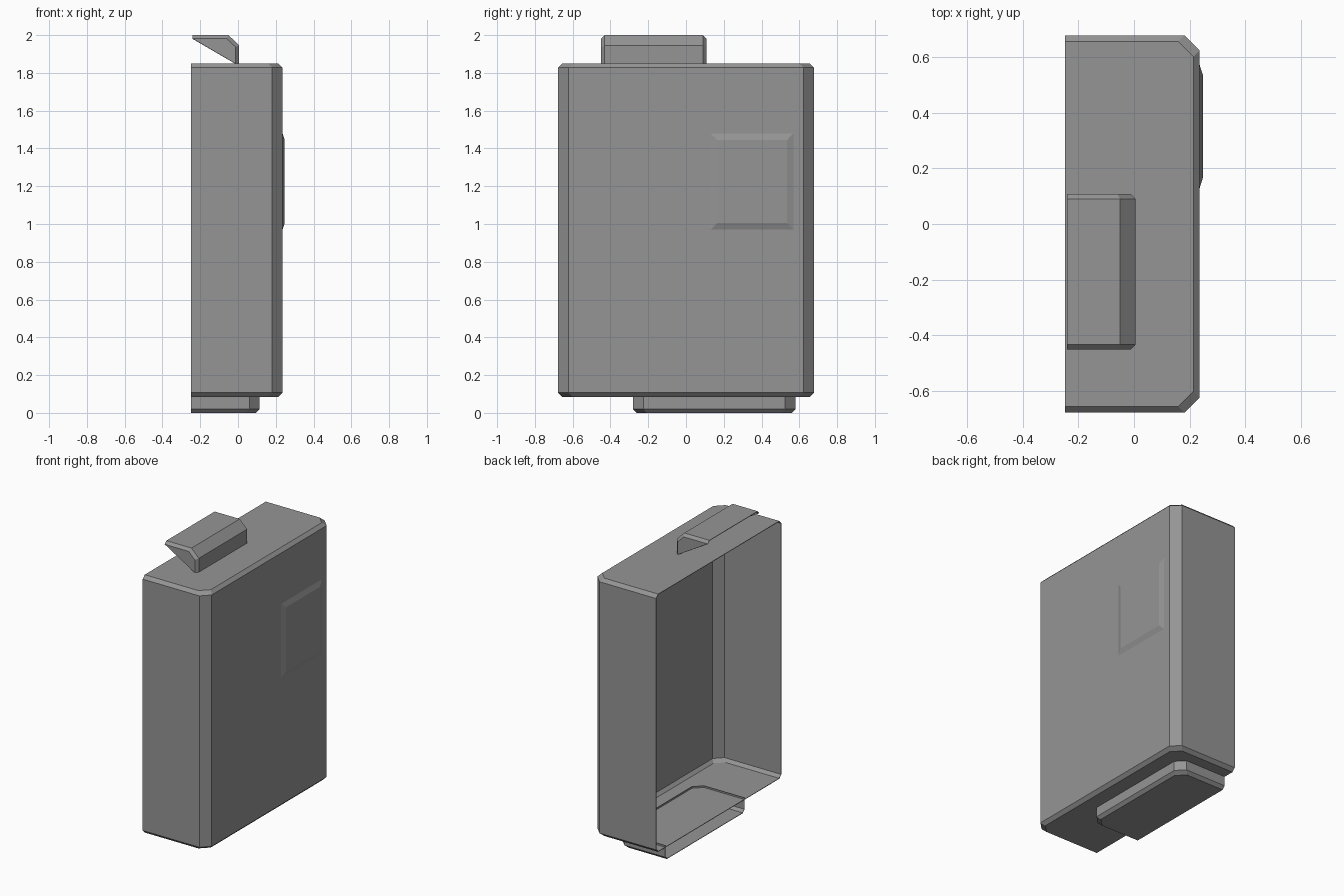
import bpy
import bmesh

cube = bpy.data.objects.get("Cube")
if cube:
    bpy.data.objects.remove(cube, do_unlink=True)

grey = bpy.data.materials.new("plain_grey")
grey.use_nodes = True
COLOUR = (0.3, 0.3, 0.3, 1)
grey.diffuse_color = COLOUR
grey.node_tree.nodes["Principled BSDF"].inputs["Base Color"].default_value = COLOUR


def loft(name, rings, cap_first=True, cap_last=True, closed=False, flip=False, sheet=0.004):
    """Skin a row of equal outlines; open outlines leave the back side open."""
    bm = bmesh.new()
    rows = [[bm.verts.new(p) for p in ring] for ring in rings]
    count = len(rows[0])
    for a, b in zip(rows, rows[1:]):
        for i in range(count if closed else count - 1):
            j = (i + 1) % count
            bm.faces.new((a[i], a[j], b[j], b[i]))
    if cap_first:
        bm.faces.new(rows[0][::-1])
    if cap_last:
        bm.faces.new(rows[-1])
    bmesh.ops.recalc_face_normals(bm, faces=bm.faces)
    # Make the sheet face away from its own middle
    mid = sum((v.co for v in bm.verts), rows[0][0].co * 0) / len(bm.verts)
    side = sum((f.calc_center_median() - mid).dot(f.normal) * f.calc_area() for f in bm.faces)
    if (side < 0) != flip:
        bmesh.ops.reverse_faces(bm, faces=bm.faces)
    mesh = bpy.data.meshes.new(name)
    bm.to_mesh(mesh)
    bm.free()
    mesh.materials.append(grey)
    obj = bpy.data.objects.new(name, mesh)
    bpy.context.collection.objects.link(obj)
    if sheet:
        mod = obj.modifiers.new("thin_sheet", "SOLIDIFY")
        mod.thickness = sheet
        mod.offset = -1
    return obj


def outline(x0, x1, y0, y1, cut, z, inset=0):
    """Plan outline with two cut corners, open along x0."""
    x1, y0, y1 = x1 - inset, y0 + inset, y1 - inset
    return [(x0, y0, z), (x1 - cut, y0, z), (x1, y0 + cut, z),
            (x1, y1 - cut, z), (x1 - cut, y1, z), (x0, y1, z)]


# Main half shell, open at the back
body = (-0.248, 0.236, -0.677, 0.677, 0.055)
loft("body_shell", [outline(*body, z, i) for z, i in
                    ((0.085, 0.022), (0.107, 0), (1.828, 0), (1.85, 0.022))])

# Shallow tray under the shell
tray = (-0.248, 0.115, -0.28, 0.58, 0.055)
loft("bottom_tray", [outline(*tray, z, i) for z, i in
                     ((0, 0.02), (0.02, 0), (0.1, 0))], cap_last=False)


# Sloped tab on top, lofted along its length
def tab_ring(y, i):
    return [(-0.24, y, 2 - i), (-0.05 - i / 2, y, 2 - i),
            (0.006 - i, y, 1.945 - i / 2), (0.006 - i, y, 1.848)]


loft("top_tab", [tab_ring(y, i) for y, i in
                 ((-0.45, 0.018), (-0.432, 0), (0.09, 0), (0.108, 0.018))])


# Faint raised panel on the outer face, facing inwards
def panel_ring(x, i):
    return [(x, 0.13 + i, 0.97 + i), (x, 0.57 - i, 0.97 + i),
            (x, 0.57 - i, 1.48 - i), (x, 0.13 + i, 1.48 - i)]


loft("side_panel", [panel_ring(0.236, 0), panel_ring(0.247, 0.035)],
     cap_first=False, closed=True, flip=True, sheet=0)
